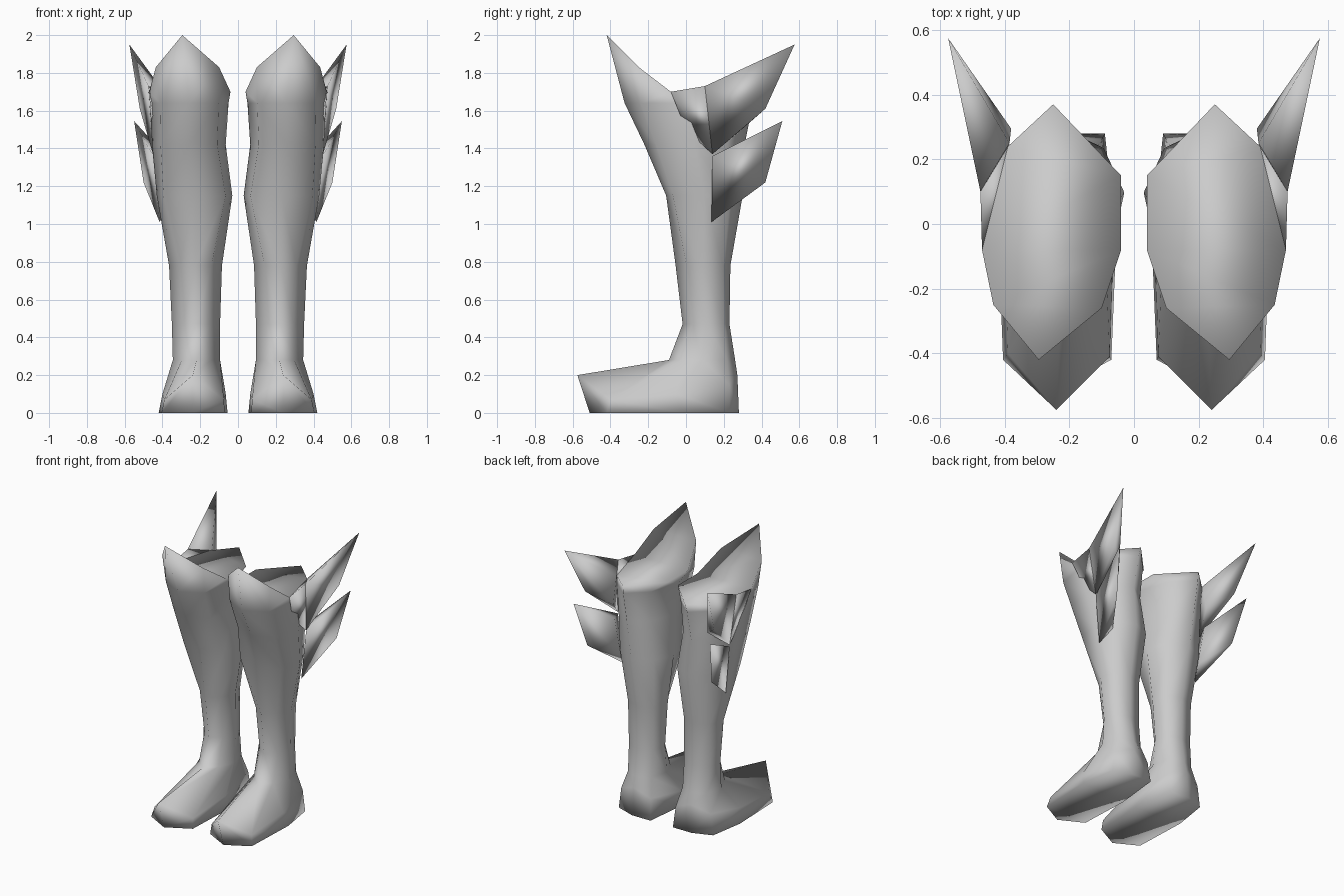
import bpy, bmesh, math

cube = bpy.data.objects.get("Cube")
if cube:
    bpy.data.objects.remove(cube, do_unlink=True)

grey = bpy.data.materials.new("plain_grey")
grey.use_nodes = True
grey.diffuse_color = (0.6, 0.6, 0.6, 1)
grey.node_tree.nodes["Principled BSDF"].inputs["Base Color"].default_value = (0.6, 0.6, 0.6, 1)


def finish(bm, name):
    """Turn a bmesh into a smooth object mirrored to the other side."""
    bmesh.ops.recalc_face_normals(bm, faces=bm.faces[:])
    mesh = bpy.data.meshes.new(name)
    bm.to_mesh(mesh)
    bm.free()
    mesh.materials.append(grey)
    obj = bpy.data.objects.new(name, mesh)
    bpy.context.collection.objects.link(obj)
    bpy.ops.object.select_all(action="DESELECT")
    obj.select_set(True)
    bpy.context.view_layer.objects.active = obj
    bpy.ops.object.shade_smooth_by_angle(angle=math.pi)
    mirror = obj.modifiers.new("other_side", "MIRROR")
    mirror.use_mirror_merge = False


def ring(z, x0, x1, y0, y1, f, k):
    """Eight-sided section from the front round the outside; f and k set how full the corners are."""
    cx, cy, rx, ry = (x0 + x1) / 2, (y0 + y1) / 2, (x1 - x0) / 2, (y1 - y0) / 2
    dirs = [(0, -1), (f, -f), (1, 0), (k, k), (0, 1), (-k, k), (-1, 0), (-f, -f)]
    return [(cx + rx * a, cy + ry * b, z) for a, b in dirs]


# Pointed knee rim, then the leg, then the foot and sole
rim = [(.295, -.42, 2), (.435, -.25, 1.83), (.47, -.08, 1.7), (.39, .24, 1.69),
       (.25, .37, 1.7), (.04, .15, 1.7), (.04, -.08, 1.7), (.1, -.26, 1.83)]
leg = [ring(1.64, .05, .465, -.325, .355, .75, .65), ring(1.42, .065, .455, -.22, .31, .77, .66),
       ring(1.15, .03, .43, -.105, .3, .82, .68), ring(.78, .085, .365, -.055, .235, .6, .74),
       ring(.47, .095, .35, -.018, .23, .57, .76), ring(.28, .095, .345, -.09, .26, .62, .76)]
foot = [(.24, -.575, .2), (.39, -.4, .07), (.4, -.05, .1), (.36, .23, .15),
        (.23, .272, .2), (.1, .26, .15), (.065, -.05, .1), (.075, -.41, .07)]
sole = [(.24, -.51, 0), (.405, -.42, 0), (.42, -.02, 0), (.38, .23, 0),
        (.24, .28, 0), (.09, .28, 0), (.055, -.05, 0), (.07, -.42, 0)]

bm = bmesh.new()
loops = [[bm.verts.new(p) for p in r] for r in [rim] + leg + [foot, sole]]
for upper, lower in zip(loops, loops[1:]):
    for i in range(8):
        j = (i + 1) % 8
        bm.faces.new((upper[i], upper[j], lower[j], lower[i]))
# Close both ends with strips running across
for end in (loops[0], loops[-1]):
    bm.faces.new((end[0], end[1], end[7]))
    bm.faces.new((end[1], end[2], end[6], end[7]))
    bm.faces.new((end[2], end[3], end[5], end[6]))
    bm.faces.new((end[3], end[4], end[5]))
finish(bm, "boots")


def wing(name, points):
    """Swept-back blade wrapped around its corner points."""
    bm = bmesh.new()
    for p in points:
        bm.verts.new(p)
    bmesh.ops.convex_hull(bm, input=bm.verts[:])
    loose = [v for v in bm.verts if not v.link_faces]
    bmesh.ops.delete(bm, geom=loose, context="VERTS")
    finish(bm, name)


# Roots blend into the rim; blades list tip, lower corner, outer root, inner root
wing("wing_roots", [(.47, -.08, 1.7), (.475, .1, 1.73), (.39, .24, 1.69),
                    (.45, .14, 1.37), (.44, 0, 1.5)])
wing("upper_wings", [(.575, .575, 1.95), (.52, .42, 1.61), (.475, .1, 1.73),
                     (.45, .14, 1.37), (.385, .25, 1.69), (.38, .295, 1.5)])
wing("lower_wings", [(.55, .51, 1.545), (.5, .42, 1.22), (.45, .14, 1.36),
                     (.415, .135, 1.01), (.4, .25, 1.38), (.37, .22, 1.1)])
